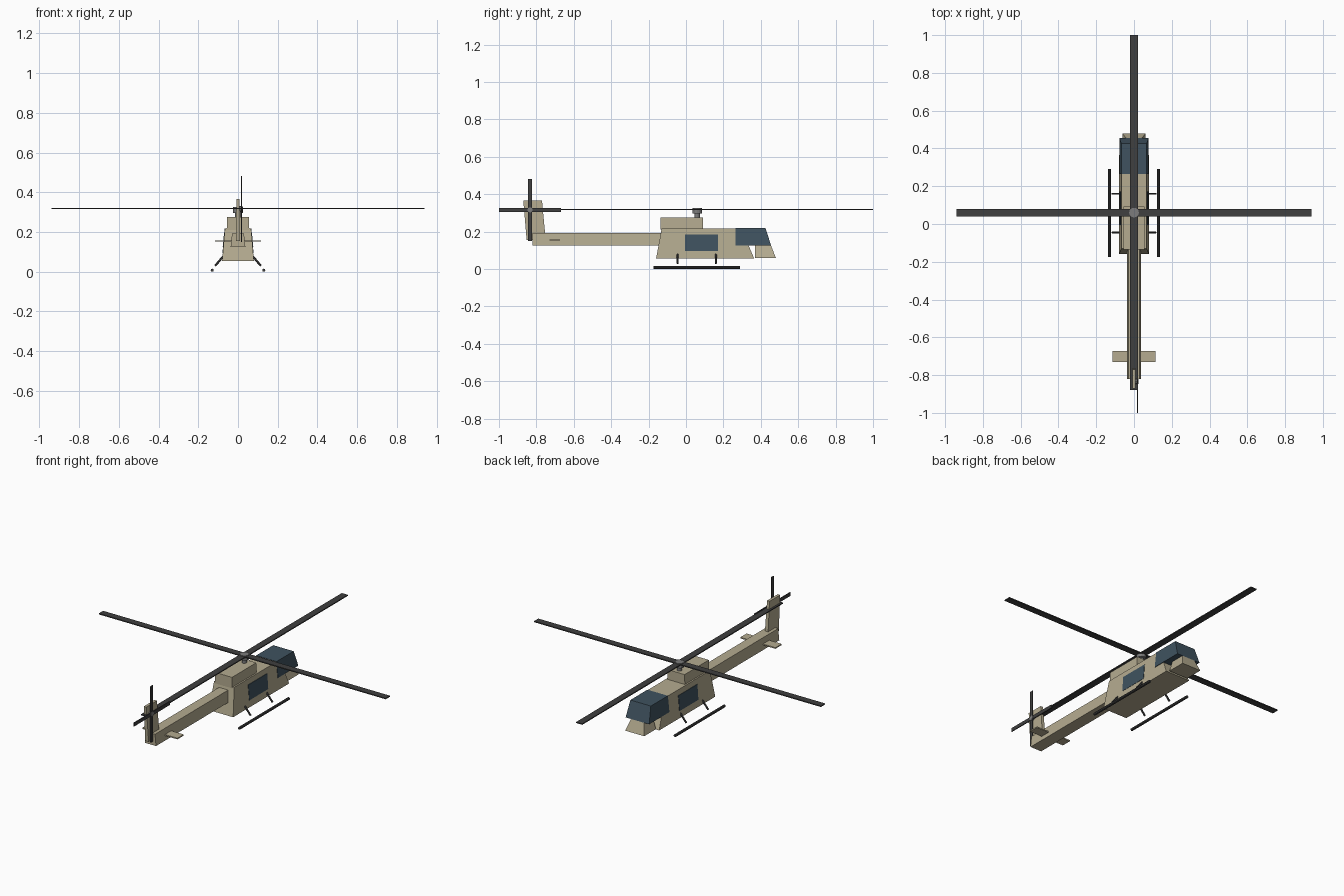
import bpy, bmesh, math
from mathutils import Vector

if "Cube" in bpy.data.objects:
    bpy.data.objects.remove(bpy.data.objects["Cube"])


def material(name, rgb):
    m = bpy.data.materials.new(name)
    m.diffuse_color = (*rgb, 1)
    m.use_nodes = True
    m.node_tree.nodes["Principled BSDF"].inputs["Base Color"].default_value = m.diffuse_color
    return m


TAN = material("tan_paint", (0.46, 0.41, 0.28))
GLASS = material("dark_glass", (0.05, 0.085, 0.115))
DARK = material("dark_blades", (0.05, 0.05, 0.05))
METAL = material("hub_metal", (0.2, 0.2, 0.2))


def finish(bm, name, mat):
    bmesh.ops.recalc_face_normals(bm, faces=bm.faces)
    mesh = bpy.data.meshes.new(name)
    bm.to_mesh(mesh)
    bm.free()
    mesh.materials.append(mat)
    ob = bpy.data.objects.new(name, mesh)
    bpy.context.collection.objects.link(ob)
    return ob


def frustum(name, mat, bottom, top):
    """Tapered box; each end is (half width, y rear, y front, z)."""
    bm = bmesh.new()
    rings = [[bm.verts.new((sx * w, y, z)) for sx, y in
              ((-1, y0), (1, y0), (1, y1), (-1, y1))]
             for w, y0, y1, z in (bottom, top)]
    bm.faces.new(rings[0])
    bm.faces.new(rings[1])
    for i in range(4):
        j = (i + 1) % 4
        bm.faces.new((rings[0][i], rings[0][j], rings[1][j], rings[1][i]))
    return finish(bm, name, mat)


def box(name, mat, center, size):
    bm = bmesh.new()
    bmesh.ops.create_cube(bm, size=1)
    bmesh.ops.scale(bm, vec=size, verts=bm.verts)
    bmesh.ops.translate(bm, vec=center, verts=bm.verts)
    return finish(bm, name, mat)


def rod(name, mat, a, b, radius, sides=8):
    a, b = Vector(a), Vector(b)
    bm = bmesh.new()
    bmesh.ops.create_cone(bm, cap_ends=True, segments=sides, radius1=radius,
                          radius2=radius, depth=(b - a).length)
    ob = finish(bm, name, mat)
    ob.location = (a + b) / 2
    ob.rotation_euler = (b - a).to_track_quat('Z', 'Y').to_euler()
    return ob


# Fuselage
frustum("cabin", TAN, (0.08, -0.16, 0.365, 0.055), (0.066, -0.13, 0.295, 0.217))
frustum("nose", TAN, (0.062, 0.37, 0.48, 0.06), (0.042, 0.37, 0.455, 0.125))
frustum("canopy", GLASS, (0.077, 0.265, 0.455, 0.125), (0.067, 0.265, 0.425, 0.219))
frustum("engine_housing", TAN, (0.057, -0.135, 0.092, 0.21), (0.055, -0.135, 0.092, 0.275))
frustum("side_windows", GLASS, (0.078, -0.005, 0.172, 0.095), (0.0715, -0.005, 0.172, 0.185))

# Tail
frustum("tail_boom", TAN, (0.037, -0.82, -0.13, 0.125), (0.030, -0.82, -0.13, 0.193))
frustum("tail_fin", TAN, (0.011, -0.852, -0.75, 0.155), (0.008, -0.87, -0.77, 0.367))
box("tail_stabilizer", TAN, (0, -0.702, 0.155), (0.23, 0.058, 0.007))

# Main rotor
rod("rotor_mast", METAL, (0, 0.06, 0.27), (0, 0.06, 0.305), 0.014, 12)
rod("rotor_hub", METAL, (0, 0.06, 0.297), (0, 0.06, 0.325), 0.026, 12)
box("main_blade_across", DARK, (0, 0.06, 0.318), (1.88, 0.04, 0.006))
box("main_blade_along", DARK, (0, 0.06, 0.318), (0.04, 1.88, 0.006))

# Tail rotor
rod("tail_rotor_hub", METAL, (0.0, -0.834, 0.316), (0.023, -0.834, 0.316), 0.014, 10)
box("tail_blade_upright", DARK, (0.018, -0.834, 0.316), (0.005, 0.021, 0.332))
box("tail_blade_level", DARK, (0.018, -0.834, 0.316), (0.005, 0.332, 0.021))

# Landing skids and struts
for side, s in (("left", -1), ("right", 1)):
    rod(f"{side}_skid", DARK, (s * 0.13, -0.175, 0.008), (s * 0.13, 0.29, 0.008), 0.008)
    for end, y in (("rear", -0.045), ("front", 0.16)):
        rod(f"{side}_{end}_strut", DARK, (s * 0.07, y, 0.083), (s * 0.115, y, 0.03), 0.0055, 6)
